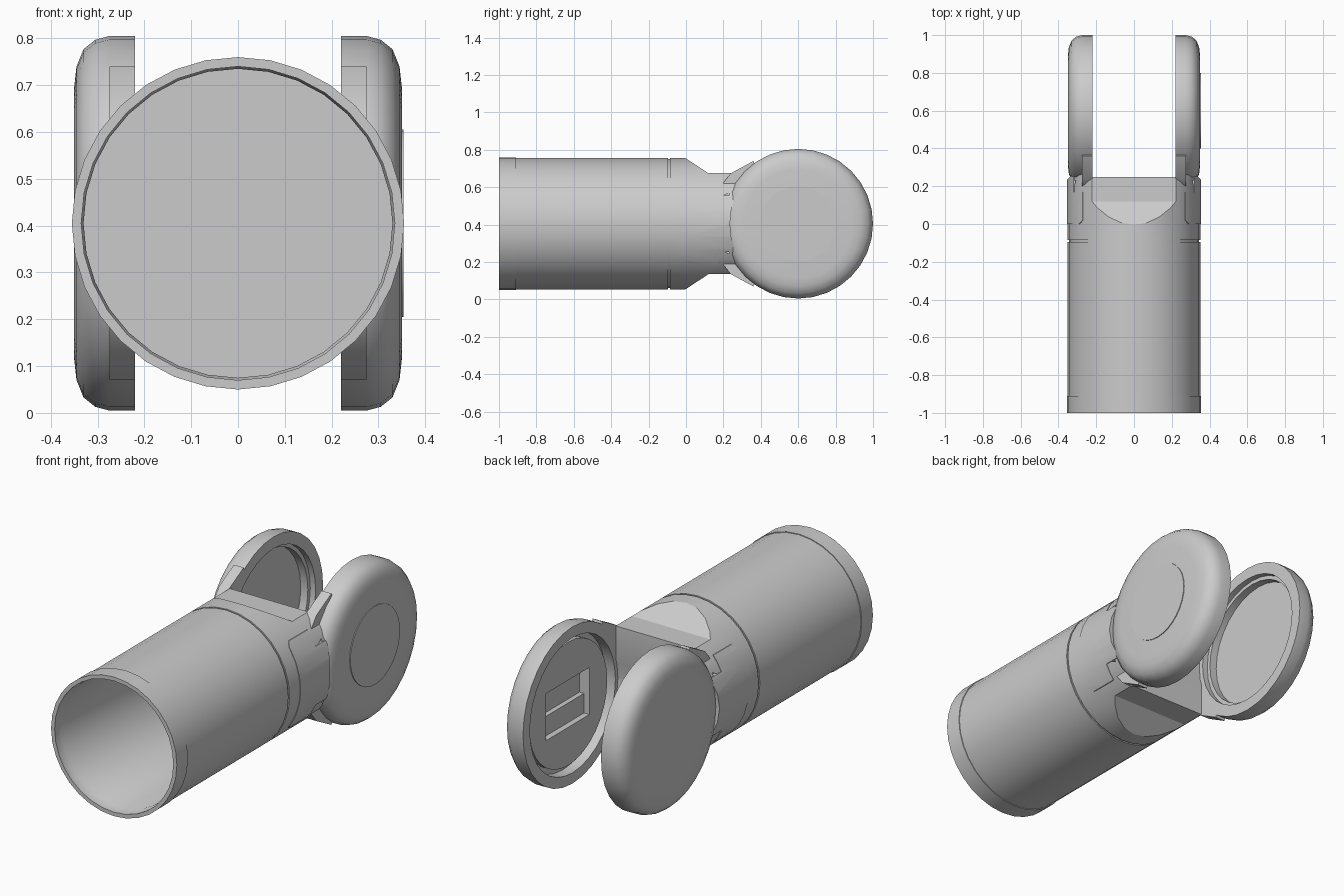
import bpy, bmesh
from math import pi
from mathutils import Matrix, Vector

cube = bpy.data.objects.get("Cube")
if cube:
    bpy.data.objects.remove(cube, do_unlink=True)

MID = 0.405            # height of the long axis
HUB = (0, 0.6, MID)    # centre of the fork discs
SIDES = 32

grey = bpy.data.materials.new("plain_grey")
grey.use_nodes = True
grey.diffuse_color = (0.6, 0.6, 0.6, 1)
grey.node_tree.nodes["Principled BSDF"].inputs["Base Color"].default_value = (0.6, 0.6, 0.6, 1)


def finish(bm, name):
    bmesh.ops.remove_doubles(bm, verts=bm.verts, dist=1e-5)
    bmesh.ops.recalc_face_normals(bm, faces=bm.faces)
    mesh = bpy.data.meshes.new(name)
    bm.to_mesh(mesh)
    bm.free()
    mesh.materials.append(grey)
    obj = bpy.data.objects.new(name, mesh)
    bpy.context.collection.objects.link(obj)
    return obj


def lathe(name, profile, axis, centre):
    """Spin (distance along axis, radius) points around the x or y axis."""
    bm = bmesh.new()
    along = Vector((1, 0, 0)) if axis == "x" else Vector((0, 1, 0))
    centre = Vector(centre)
    verts = [bm.verts.new(centre + along * a + Vector((0, 0, r))) for a, r in profile]
    edges = [bm.edges.new(pair) for pair in zip(verts, verts[1:])]
    bmesh.ops.spin(bm, geom=verts + edges, cent=centre, axis=along,
                   angle=2 * pi, steps=SIDES, use_merge=True)
    return finish(bm, name)


def box(name, low, high):
    bm = bmesh.new()
    low, high = Vector(low), Vector(high)
    bmesh.ops.create_cube(bm, size=1, matrix=Matrix.Translation((low + high) / 2)
                          @ Matrix.Diagonal((*(high - low), 1)))
    return finish(bm, name)


def side_prism(name, outline, x0, x1):
    """Extrude a (y, height from axis) outline along x."""
    bm = bmesh.new()
    face = bm.faces.new([bm.verts.new((x0, y, MID + z)) for y, z in outline])
    new = bmesh.ops.extrude_face_region(bm, geom=[face])["geom"]
    bmesh.ops.translate(bm, vec=(x1 - x0, 0, 0),
                        verts=[v for v in new if isinstance(v, bmesh.types.BMVert)])
    return finish(bm, name)


def cut(obj, tool, operation="DIFFERENCE"):
    tool.hide_render = True
    mod = obj.modifiers.new("cut", "BOOLEAN")
    mod.operation, mod.object, mod.solver = operation, tool, "EXACT"
    bpy.context.view_layer.objects.active = obj
    bpy.ops.object.modifier_apply(modifier=mod.name)
    bpy.data.objects.remove(tool, do_unlink=True)


def hub_cutter():
    return lathe("hub_cutter", [(-0.6, 0), (-0.6, 0.365), (0.6, 0.365), (0.6, 0)], "x", HUB)


def symmetric(top):
    return top + [(y, -z) for y, z in reversed(top)]


parts = []

# Hollow handle tube with a slightly wider lip and a closed floor
tube = lathe("handle_tube", [
    (-0.1, 0), (-0.1, 0.33), (-0.94, 0.33), (-0.95, 0.335), (-1, 0.335),
    (-1, 0.355), (-0.91, 0.355), (-0.91, 0.351), (-0.095, 0.351),
    (-0.095, 0.345), (-0.085, 0.345), (-0.085, 0)], "y", (0, 0, MID))
parts.append(tube)

# Neck: cylinder trimmed by a sloped side outline, slotted between the arms
neck = lathe("neck", [(-0.085, 0), (-0.085, 0.351), (0.45, 0.351), (0.45, 0)], "y", (0, 0, MID))
cut(neck, side_prism("neck_outline", symmetric(
    [(-0.2, 0.4), (-0.02, 0.362), (0.12, 0.27), (0.6, 0.27)]), -0.5, 0.5), "INTERSECT")
cut(neck, box("slot", (-0.22, 0.25, -0.2), (0.22, 0.8, 1)))
cut(neck, hub_cutter())
# Small triangular notches beside the discs
for z in (0.14, -0.14):
    for x in (-0.4, 0.3):
        cut(neck, side_prism("notch", [(0.18, z), (0.23, z + 0.025), (0.23, z - 0.02)], x, x + 0.1))
parts.append(neck)

# Slightly raised cheek pads on both flanks of the neck
pads = lathe("cheek_pads", [(0, 0), (0, 0.354), (0.3, 0.354), (0.3, 0)], "y", (0, 0, MID))
cut(pads, side_prism("pad_outline", symmetric(
    [(-0.01, 0.19), (0.02, 0.222), (0.17, 0.222), (0.17, 0.15), (0.4, 0.15)]), -0.5, 0.5), "INTERSECT")
cut(pads, box("pad_core", (-0.25, -0.1, -0.2), (0.25, 0.5, 1)))
cut(pads, hub_cutter())
parts.append(pads)

# Flared webs joining the neck to each disc
for side, label in ((1, "left"), (-1, "right")):
    web = side_prism(label + "_arm_web", symmetric(
        [(0.2, 0.22), (0.24, 0.27), (0.36, 0.335), (0.42, 0.2)]), side * 0.22, side * 0.275)
    cut(web, hub_cutter())
    parts.append(web)

# Fork discs with rounded outer rims
rim = [(0.22, 0.4), (0.275, 0.4), (0.305, 0.392), (0.33, 0.372), (0.345, 0.335), (0.35, 0.29), (0.35, 0)]
dish = [(0.29, 0), (0.29, 0.32), (0.25, 0.32), (0.25, 0.34), (0.22, 0.34)]
plate = [(0.245, 0), (0.245, 0.315), (0.275, 0.315), (0.275, 0.345), (0.22, 0.345)]
left_disc = lathe("left_disc", plate + rim, "x", HUB)
cut(left_disc, box("pocket", (0.2, 0.43, MID - 0.12), (0.3, 0.78, MID + 0.12)))
right_disc = lathe("right_disc", [(-x, r) for x, r in dish + rim], "x", HUB)
parts += [left_disc, right_disc]

# Ledge inside the pocket and round badge plate on the outer left face
parts.append(box("pocket_ledge", (0.275, 0.43, MID - 0.12), (0.305, 0.78, MID - 0.02)))
parts.append(lathe("round_plate", [(0.345, 0), (0.345, 0.2), (0.354, 0.2), (0.354, 0)], "x", HUB))

# Smooth curved surfaces, keep the edges sharp
bpy.ops.object.select_all(action="DESELECT")
for part in parts:
    part.select_set(True)
bpy.context.view_layer.objects.active = parts[0]
bpy.ops.object.shade_smooth_by_angle(angle=0.52)
